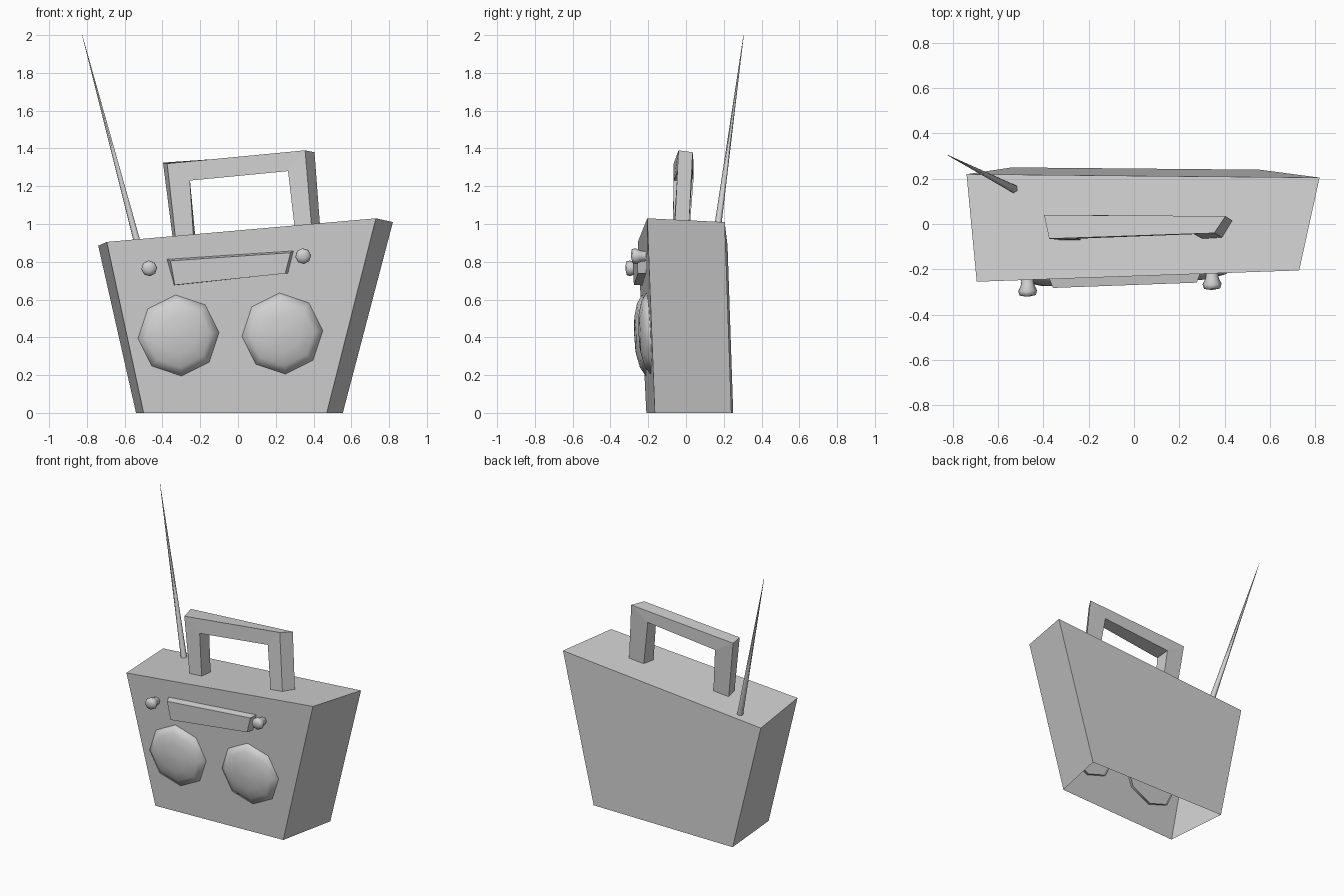
import bpy
import bmesh
import math
from mathutils import Vector

default_cube = bpy.data.objects.get("Cube")
if default_cube:
    bpy.data.objects.remove(default_cube, do_unlink=True)

# One plain material for the whole radio
grey = bpy.data.materials.new("light grey")
grey.use_nodes = True
grey_color = (0.64, 0.64, 0.64, 1.0)
grey.diffuse_color = grey_color
shader = next(n for n in grey.node_tree.nodes if n.type == "BSDF_PRINCIPLED")
shader.inputs["Base Color"].default_value = grey_color


def make_object(name, bm, smooth_angle=None):
    """Turn a bmesh into a named, coloured object."""
    bmesh.ops.recalc_face_normals(bm, faces=bm.faces)
    mesh = bpy.data.meshes.new(name)
    bm.to_mesh(mesh)
    bm.free()
    mesh.materials.append(grey)
    obj = bpy.data.objects.new(name, mesh)
    bpy.context.collection.objects.link(obj)
    if smooth_angle:
        bpy.ops.object.select_all(action="DESELECT")
        obj.select_set(True)
        bpy.context.view_layer.objects.active = obj
        bpy.ops.object.shade_smooth_by_angle(angle=math.radians(smooth_angle))
    return obj


def bridge(bm, ring_a, ring_b):
    """Join two closed rings of equal length with quads."""
    count = len(ring_a)
    for i in range(count):
        j = (i + 1) % count
        bm.faces.new((ring_a[i], ring_a[j], ring_b[j], ring_b[i]))


def loft(name, loops, start_cap=False, end_cap=False, smooth_angle=None):
    """Skin a series of loops and optionally close the ends."""
    bm = bmesh.new()
    rings = [[bm.verts.new(p) for p in loop] for loop in loops]
    for ring_a, ring_b in zip(rings, rings[1:]):
        bridge(bm, ring_a, ring_b)
    if start_cap:
        bm.faces.new(rings[0])
    if end_cap:
        bm.faces.new(rings[-1])
    return make_object(name, bm, smooth_angle)


# Crooked, flaring case with an open underside
case_bottom = [(-0.5, -0.21, 0), (0.47, -0.165, 0), (0.555, 0.24, 0), (-0.54, 0.25, 0)]
case_top = [(-0.695, -0.255, 0.905), (0.73, -0.205, 1.03),
            (0.82, 0.205, 1.01), (-0.74, 0.22, 0.885)]
loft("case", [case_bottom, case_top], end_cap=True)


def front_y(x, z):
    """Depth of the case front at a given place."""
    lower_left, lower_right = map(Vector, case_bottom[:2])
    upper_left, upper_right = map(Vector, case_top[:2])
    left = lower_left.lerp(upper_left, z / upper_left.z)
    right = lower_right.lerp(upper_right, z / upper_right.z)
    return left.lerp(right, (x - left.x) / (right.x - left.x)).y


def front_dial(name, center, profile, turn, smooth_angle):
    """Eight-sided turned shape that follows the case front."""
    cx, cz = center
    loops = []
    for radius, out in profile:
        loop = []
        for i in range(8):
            a = turn + i * math.tau / 8
            x, z = cx + radius * math.cos(a), cz + radius * math.sin(a)
            loop.append((x, front_y(x, z) - out, z))
        loops.append(loop)
    return loft(name, loops, end_cap=True, smooth_angle=smooth_angle)


# Domed speakers and flared knobs
speaker_profile = [(0.215, -0.015), (0.215, 0.005), (0.17, 0.033), (0.1, 0.05), (0.01, 0.055)]
knob_profile = [(0.025, -0.01), (0.03, 0.03), (0.042, 0.055), (0.036, 0.075), (0.01, 0.08)]
for side, speaker_at, knob_at in (
    ("right", (-0.315, 0.41), (-0.47, 0.765)),
    ("left", (0.235, 0.42), (0.345, 0.83)),
):
    front_dial(side + "_speaker", speaker_at, speaker_profile, 0.07, 60)
    front_dial(side + "_knob", knob_at, knob_profile, 0.1, 70)

# Raised tape door
door_base = [(-0.38, 0.815), (0.297, 0.86), (0.268, 0.74), (-0.34, 0.675)]
door_face = [(-0.358, 0.805), (0.278, 0.848), (0.25, 0.738), (-0.335, 0.677)]
loft("tape_door", [
    [(x, front_y(x, z) + 0.01, z) for x, z in door_base],
    [(x, front_y(x, z) - 0.045, z) for x, z in door_face],
], end_cap=True)

# Carrying handle: one bent square bar, from foot to foot
handle_sections = [
    # outer front, outer back, inner back, inner front
    [(-0.33, -0.07, 0.92), (-0.345, 0.015, 0.92), (-0.225, 0.015, 0.92), (-0.235, -0.07, 0.92)],
    [(-0.375, -0.065, 1.32), (-0.397, 0.04, 1.325), (-0.255, 0.04, 1.24), (-0.255, -0.065, 1.23)],
    [(0.355, -0.04, 1.39), (0.405, 0.035, 1.38), (0.275, 0.035, 1.29), (0.265, -0.045, 1.28)],
    [(0.39, -0.06, 0.98), (0.435, 0.015, 0.98), (0.32, 0.015, 0.98), (0.3, -0.065, 0.98)],
]
loft("handle", handle_sections, start_cap=True, end_cap=True)

# Tapered, tilted aerial
base, tip = Vector((-0.53, 0.155, 0.89)), Vector((-0.825, 0.305, 2.0))
axis = tip - base
bm = bmesh.new()
bmesh.ops.create_cone(bm, cap_ends=True, segments=6, radius1=0.02,
                      radius2=0.001, depth=axis.length)
bmesh.ops.rotate(bm, verts=bm.verts, matrix=axis.to_track_quat("Z", "Y").to_matrix())
bmesh.ops.translate(bm, verts=bm.verts, vec=(base + tip) / 2)
make_object("aerial", bm, 70)
